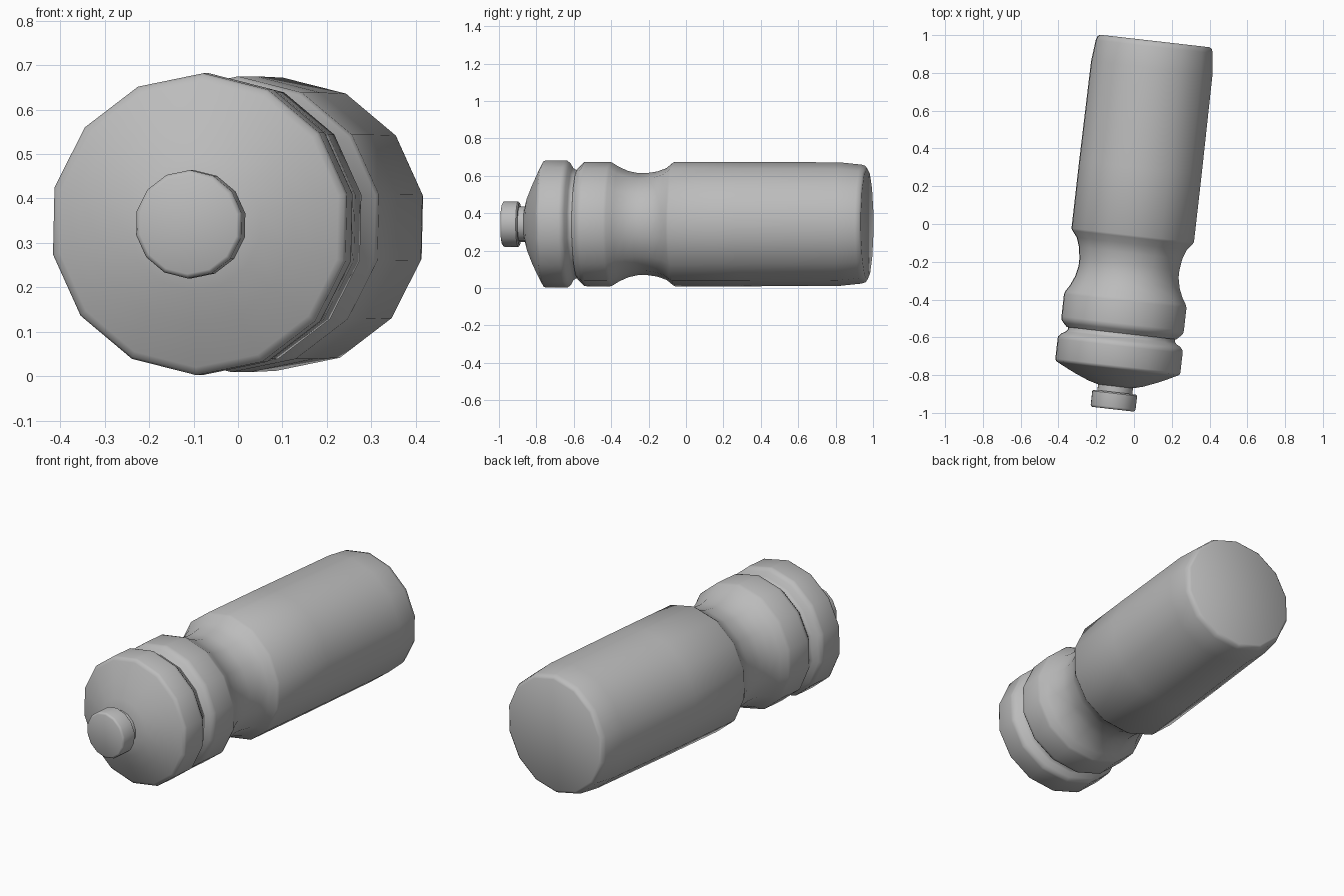
import bpy, bmesh
from math import sin, cos, pi, radians

cube = bpy.data.objects.get("Cube")
if cube:
    bpy.data.objects.remove(cube, do_unlink=True)

SIDES = 14
YAW = radians(-6.5)    # the bottle lies slightly turned
ROLL = radians(-1.3)
AXIS_HEIGHT = 0.342

grey = bpy.data.materials.new("plain grey")
grey.use_nodes = True
colour = (0.5, 0.5, 0.5, 1)
grey.diffuse_color = colour
grey.node_tree.nodes["Principled BSDF"].inputs["Base Color"].default_value = colour


def lathe(name, profile):
    """Revolve (radius, distance) points about the lying axis and cap both ends."""
    bm = bmesh.new()
    rings = []
    for r, y in profile:
        angles = [pi / 2 + ROLL + 2 * pi * k / SIDES for k in range(SIDES)]
        rings.append([bm.verts.new((r * cos(a), y, r * sin(a))) for a in angles])
    for a, b in zip(rings, rings[1:]):
        for k in range(SIDES):
            n = (k + 1) % SIDES
            bm.faces.new((a[k], a[n], b[n], b[k]))
    bm.faces.new(rings[0])
    bm.faces.new(rings[-1])
    bmesh.ops.recalc_face_normals(bm, faces=bm.faces)
    mesh = bpy.data.meshes.new(name)
    bm.to_mesh(mesh)
    bm.free()
    mesh.materials.append(grey)
    obj = bpy.data.objects.new(name, mesh)
    bpy.context.collection.objects.link(obj)
    obj.rotation_euler.z = YAW
    obj.location.z = AXIS_HEIGHT
    bpy.ops.object.select_all(action='DESELECT')
    obj.select_set(True)
    bpy.context.view_layer.objects.active = obj
    bpy.ops.object.shade_smooth_by_angle(angle=radians(40))
    return obj


# Bottle: collar, concave grip, long barrel and rounded base
lathe("bottle", [
    (0.27, -0.582), (0.298, -0.582), (0.318, -0.562), (0.331, -0.547),
    (0.333, -0.53), (0.333, -0.41), (0.328, -0.395), (0.306, -0.36),
    (0.284, -0.31), (0.272, -0.255), (0.272, -0.215), (0.281, -0.155),
    (0.299, -0.105), (0.326, -0.072), (0.333, -0.06), (0.333, 0.3),
    (0.33, 0.83), (0.318, 0.945), (0.311, 0.966), (0.298, 0.975)])

# Lid: tucked rim, grip band and shallow dome
lathe("lid", [
    (0.29, -0.575), (0.291, -0.595), (0.302, -0.607), (0.325, -0.62),
    (0.339, -0.637), (0.34, -0.65), (0.34, -0.755), (0.335, -0.767),
    (0.322, -0.774), (0.275, -0.797), (0.225, -0.82), (0.15, -0.85),
    (0.09, -0.866)])

# Pull spout: narrow stem and wider knob
lathe("spout_stem", [(0.095, -0.85), (0.095, -0.905)])
lathe("spout_knob", [
    (0.09, -0.896), (0.115, -0.896), (0.122, -0.903), (0.122, -0.975),
    (0.119, -0.983), (0.112, -0.987)])
